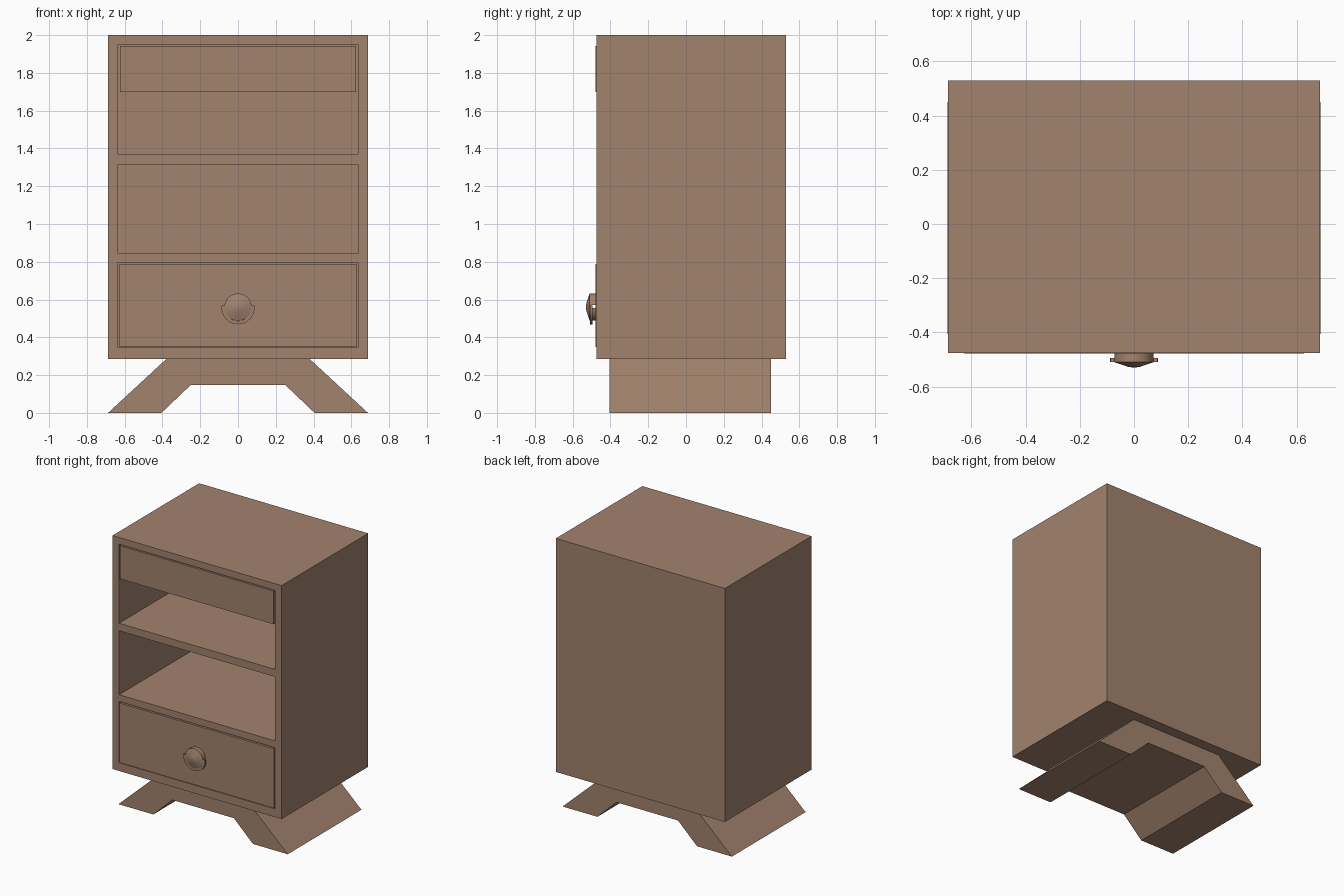
import bpy, bmesh, math
from mathutils import Vector

if "Cube" in bpy.data.objects:
    bpy.data.objects.remove(bpy.data.objects["Cube"])

wood = bpy.data.materials.new("brown wood")
wood.diffuse_color = (0.36, 0.225, 0.155, 1)
wood.use_nodes = True
wood.node_tree.nodes["Principled BSDF"].inputs["Base Color"].default_value = wood.diffuse_color


def finish(bm, name, smooth=False):
    bmesh.ops.recalc_face_normals(bm, faces=bm.faces)
    me = bpy.data.meshes.new(name)
    bm.to_mesh(me)
    bm.free()
    me.materials.append(wood)
    ob = bpy.data.objects.new(name, me)
    bpy.context.scene.collection.objects.link(ob)
    if smooth:
        bpy.ops.object.select_all(action='DESELECT')
        ob.select_set(True)
        bpy.context.view_layer.objects.active = ob
        bpy.ops.object.shade_smooth_by_angle(angle=math.radians(30))
    return ob


def prism(name, profile, y0, y1, smooth=False):
    """Extrude an (x, z) outline from y0 to y1."""
    bm = bmesh.new()
    face = bm.faces.new([bm.verts.new((x, y0, z)) for x, z in profile])
    ext = bmesh.ops.extrude_face_region(bm, geom=[face])["geom"]
    for v in ext:
        if isinstance(v, bmesh.types.BMVert):
            v.co.y = y1
    return finish(bm, name, smooth)


def box(name, x, y0, y1, z0, z1):
    return prism(name, [(-x, z0), (x, z0), (x, z1), (-x, z1)], y0, y1)


def arc(r, a0, a1, cz, n=16):
    return [(r * math.cos(math.radians(a0 + (a1 - a0) * i / n)),
             cz + r * math.sin(math.radians(a0 + (a1 - a0) * i / n)))
            for i in range(n + 1)]


# Cabinet body: front grid pulled back to a box, then three bays sunk in
FRONT, BACK, INNER = -0.475, 0.53, 0.48
xs = [-0.687, -0.634, 0.634, 0.687]
zs = [0.285, 0.345, 0.795, 0.845, 1.315, 1.37, 1.95, 2.0]
bm = bmesh.new()
grid = [[bm.verts.new((x, FRONT, z)) for x in xs] for z in zs]
bays = []
for j in range(len(zs) - 1):
    for i in range(3):
        f = bm.faces.new((grid[j][i], grid[j][i + 1], grid[j + 1][i + 1], grid[j + 1][i]))
        if i == 1 and j in (1, 3, 5):
            bays.append(f)
rim = [e for e in bm.edges if e.is_boundary]
ext = bmesh.ops.extrude_edge_only(bm, edges=rim)["geom"]
for v in ext:
    if isinstance(v, bmesh.types.BMVert):
        v.co.y = BACK
bmesh.ops.holes_fill(bm, edges=[e for e in bm.edges if e.is_boundary], sides=0)
for f in bmesh.ops.extrude_discrete_faces(bm, faces=bays)["faces"]:
    # each bay floor is pushed back; its side walls are added between
    pairs = []
    for v in list(f.verts):
        pairs.append((v, v.co.copy()))
        v.co.y = INNER
bmesh.ops.dissolve_limit(bm, angle_limit=0.01, verts=bm.verts, edges=bm.edges)
finish(bm, "cabinet_body")

# Drawers
box("top_drawer", 0.625, -0.478, 0.46, 1.70, 1.943)
box("bottom_drawer", 0.627, -0.478, 0.46, 0.35, 0.787)

# Splayed base
half = [(0.25, 0.148), (0.405, 0), (0.688, 0), (0.38, 0.285)]
prism("splayed_base", half + [(-x, z) for x, z in reversed(half)], -0.405, 0.45)

# Knob: domed cap, two half stems with a slit between, and a lower half ring
KZ, R = 0.56, 0.072
bm = bmesh.new()
rings = [[bm.verts.new((x, y, z)) for x, z in arc(r, 0, 360, KZ, 32)[:-1]]
         for r, y in ((R, -0.504), (R, -0.51), (0.022, -0.527))]
for a, b in zip(rings, rings[1:]):
    for i in range(32):
        k = (i + 1) % 32
        bm.faces.new((a[i], a[k], b[k], b[i]))
bm.faces.new(rings[0])
tip = bm.verts.new((0, -0.53, KZ))
for i in range(32):
    bm.faces.new((rings[2][i], rings[2][(i + 1) % 32], tip))
finish(bm, "knob_cap", True)
prism("knob_stem_upper", arc(R, 8, 172, KZ), FRONT, -0.505, True)
prism("knob_stem_lower", arc(R, 184, 356, KZ), FRONT, -0.505, True)
prism("knob_ring", arc(0.088, 172, 368, 0.557) + arc(0.07, 368, 172, 0.557),
      -0.494, -0.509, True)
